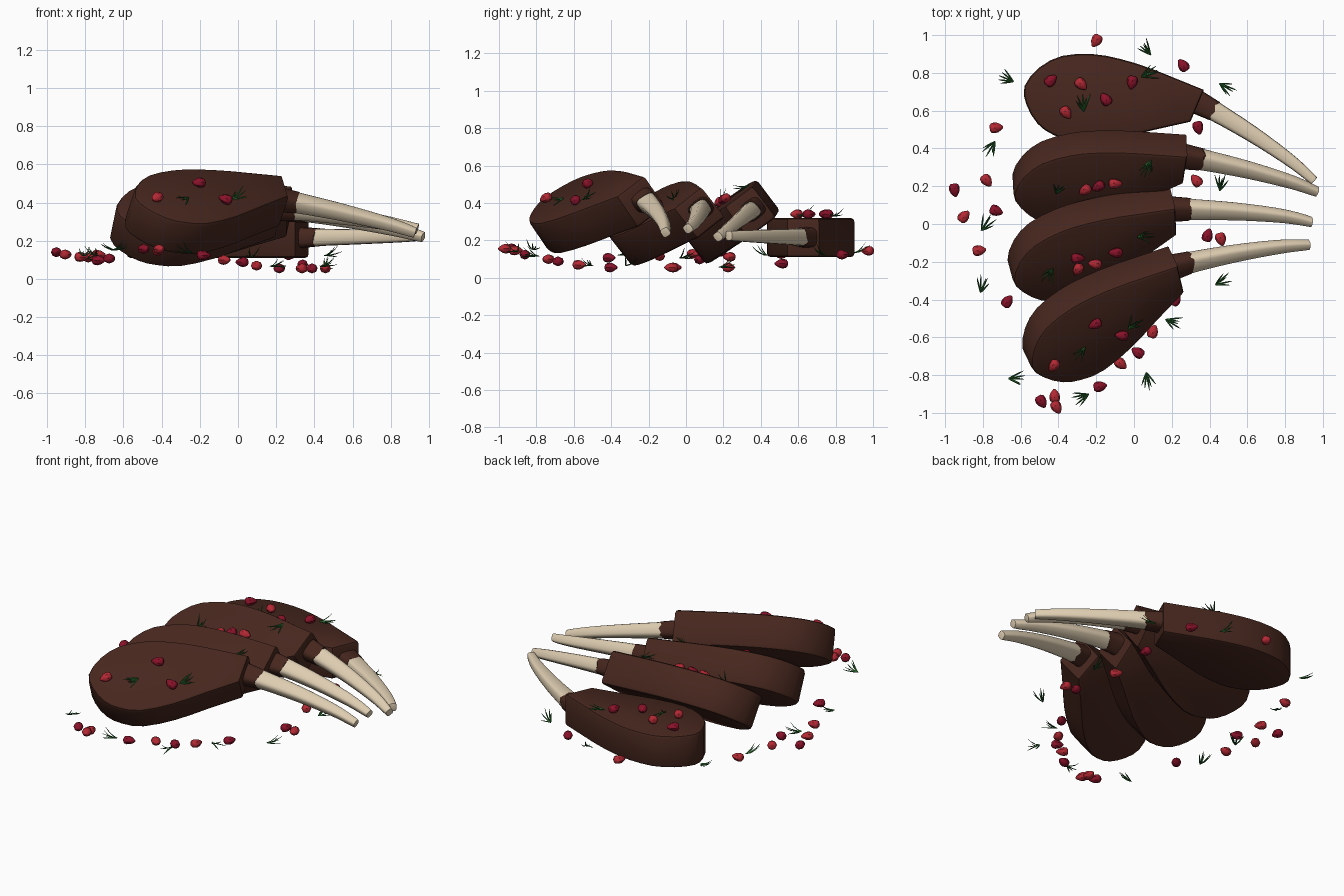
import bpy, bmesh, math, random
from mathutils import Vector, Matrix

if "Cube" in bpy.data.objects:
    bpy.data.objects.remove(bpy.data.objects["Cube"])

random.seed(4)


def material(name, rgb):
    m = bpy.data.materials.new(name)
    m.diffuse_color = (*rgb, 1)
    m.use_nodes = True
    m.node_tree.nodes["Principled BSDF"].inputs["Base Color"].default_value = m.diffuse_color
    return m


MEAT = material("brown roast meat", (0.062, 0.020, 0.013))
BONE = material("cream bone", (0.73, 0.61, 0.44))
RED = material("bright red seed", (0.45, 0.022, 0.034))
DARK = material("dark red seed", (0.25, 0.006, 0.022))
GREEN = material("herb green", (0.018, 0.11, 0.022))


def finish(name, bm, mats, matrix=None, angle=35):
    bmesh.ops.recalc_face_normals(bm, faces=bm.faces)
    me = bpy.data.meshes.new(name)
    bm.to_mesh(me)
    bm.free()
    for m in mats:
        me.materials.append(m)
    ob = bpy.data.objects.new(name, me)
    bpy.context.collection.objects.link(ob)
    if matrix:
        ob.matrix_world = matrix
    bpy.ops.object.select_all(action='DESELECT')
    ob.select_set(True)
    bpy.context.view_layer.objects.active = ob
    bpy.ops.object.shade_smooth_by_angle(angle=math.radians(angle))
    return ob


def loft(bm, rings, mat=0):
    """Skin a list of equally sized point rings and close both ends."""
    vs = [[bm.verts.new(p) for p in r] for r in rings]
    n = len(vs[0])
    faces = [bm.faces.new((a[i], a[(i + 1) % n], b[(i + 1) % n], b[i]))
             for a, b in zip(vs, vs[1:]) for i in range(n)]
    faces += [bm.faces.new(vs[0][::-1]), bm.faces.new(vs[-1])]
    for f in faces:
        f.material_index = mat


def spline(a, b, c, d, t):
    return 0.5 * (2 * b + (c - a) * t + (2 * a - 5 * b + 4 * c - d) * t * t
                  + (3 * b - a - 3 * c + d) * t ** 3)


# ---- chop outline and bone path, in the chop's own plane
OUTLINE = [Vector(p) for p in [
    (.451, .135), (.163, .181), (-.02, .195), (-.166, .187), (-.32, .142), (-.423, .056),
    (-.479, -.059), (-.446, -.154), (-.366, -.238), (-.27, -.277), (-.139, -.285),
    (.05, -.225), (.233, -.135), (.42, -.045)]]
PATH = [Vector(p) for p in [(.40, .07), (.524, .04), (.763, -.039), (.989, -.13), (1.129, -.203)]]
HALF = 0.105


def rounded_outline():
    pts, n = [], len(OUTLINE)
    for i in range(n):
        pts.append(OUTLINE[i])
        if 1 <= i < n - 2:
            pts.append(spline(OUTLINE[i - 1], OUTLINE[i], OUTLINE[i + 1], OUTLINE[(i + 2) % n], .5))
    return pts


def slab_ring(z, inset):
    """Outline pulled inwards by a fixed distance, for the softened rims."""
    pts = rounded_outline()
    ring = []
    for i, p in enumerate(pts):
        a = (p - pts[i - 1]).normalized()
        b = (pts[(i + 1) % len(pts)] - p).normalized()
        t = (a + b).normalized()
        ring.append((p.x - t.y * inset, p.y + t.x * inset, z))
    return ring


def path_at(s):
    i = min(int(s), len(PATH) - 2)
    p = [PATH[max(0, min(len(PATH) - 1, i + k))] for k in (-1, 0, 1, 2)]
    return spline(*p, s - i)


def bone_ring(s, lift, scale=1.0, jag=0.0, n=16):
    c = path_at(s)
    tan = (path_at(min(4, s + .05)) - path_at(max(0, s - .05))).normalized()
    side = Vector((-tan.y, tan.x, 0))
    f = s / 4
    a, b = (.063 - .040 * f) * scale, (.053 - .028 * f) * scale
    ring = []
    for k in range(n):
        t = 2 * math.pi * k / n
        co, si = math.cos(t), math.sin(t)
        ex = lambda q: math.copysign(abs(q) ** .6, q)
        p = Vector((c.x, c.y, lift * f)) + side * a * ex(co) + Vector((0, 0, b * ex(si)))
        p += Vector((tan.x, tan.y, 0)) * random.uniform(-jag, jag)
        ring.append(p)
    return ring


# ---- the four chops: location, tilt, turn, bone lift
CHOPS = [((-.10, .68, .215), 0, -13, .01),
         ((-.165, .285, .325), 37, 3, .02),
         ((-.205, -.075, .32), 39, 15, .09),
         ((-.155, -.46, .38), 37, 25.5, -.02)]
MATS = []
for k, (loc, tilt, turn, lift) in enumerate(CHOPS, 1):
    M = (Matrix.Translation(loc) @ Matrix.Rotation(math.radians(turn), 4, 'Z')
         @ Matrix.Rotation(math.radians(tilt), 4, 'X'))
    MATS.append(M)
    # meat slab with softened rims
    bm = bmesh.new()
    loft(bm, [slab_ring(z, i) for z, i in (
        (-HALF, .02), (-HALF + .006, .006), (-HALF + .02, 0),
        (HALF - .02, 0), (HALF - .006, .006), (HALF, .02))])
    finish(f"chop_meat_{k}", bm, [MEAT], M)
    # ragged meat collar round the bone
    bm = bmesh.new()
    loft(bm, [bone_ring(0, lift, 1.1), bone_ring(.55, lift, 1.08), bone_ring(1.0, lift, 1.05, .014)])
    finish(f"meat_collar_{k}", bm, [MEAT], M)
    # curved rib bone
    bm = bmesh.new()
    loft(bm, [bone_ring(.5 + 3.48 * i / 12, lift) for i in range(13)] + [bone_ring(4, lift, .8)])
    finish(f"rib_bone_{k}", bm, [BONE], M)


def ground_z(x, y):
    """Scattered garnish follows the curve of a shallow dish."""
    return .055 + .1 * max(0, math.hypot(x, y) - .5) / .55


def on_chop(k, x, y):
    M = MATS[k]
    n = M.to_3x3() @ Vector((0, 0, 1))
    o = M @ Vector((0, 0, HALF))
    return o.z - (n.x * (x - o.x) + n.y * (y - o.y)) / n.z, n


def placed(x, y, k, raise_by):
    if k is None:
        z, n = ground_z(x, y), Vector((0, 0, 1))
    else:
        z, n = on_chop(k, x, y)
    p = Vector((x, y, z)) + (n * raise_by if k is not None else Vector())
    return (Matrix.Translation(p) @ n.to_track_quat('Z', 'Y').to_matrix().to_4x4()
            @ Matrix.Rotation(random.uniform(0, 6.28), 4, 'Z'))


# ---- seeds: teardrops lying on their side
SEEDS = {None: [(-.2, .97), (.26, .84), (-.73, .51), (.34, .51), (-.78, .23), (-.95, .18),
                (-.9, .04), (-.73, .07), (-.82, -.14), (-.67, -.41), (.33, .23), (.39, -.06),
                (.46, -.08), (.22, -.4), (.1, -.57), (.02, -.68), (-.07, -.74), (-.18, -.86),
                (-.42, -.91), (-.49, -.94), (-.41, -.97)],
         0: [(-.44, .76), (-.28, .74), (-.15, .66), (-.36, .59), (-.01, .75)],
         1: [(-.26, .19), (-.19, .21), (-.1, .225)],
         2: [(-.3, -.17), (-.21, -.2), (-.1, -.14), (-.3, -.23)],
         3: [(-.21, -.52), (-.43, -.74), (-.07, -.58)]}
PROFILE = [(-.034, .014), (-.026, .025), (-.008, .029), (.010, .025), (.026, .015), (.037, .005)]
bm = bmesh.new()
count = 0
for k, pts in SEEDS.items():
    for x, y in pts:
        M = placed(x, y, k, .02)
        loft(bm, [[M @ Vector((u, r * math.cos(a * math.pi / 4), .9 * r * math.sin(a * math.pi / 4)))
                   for a in range(8)] for u, r in PROFILE], count % 2)
        count += 1
finish("scattered_seeds", bm, [RED, DARK], angle=40)

# ---- herb sprigs: narrow fans of thin upturned blades
HERBS = {None: [(.06, .93), (-.68, .77), (.49, .72), (-.76, .4), (.46, .22), (-.78, 0), (-.8, -.32),
                (.47, -.3), (.21, -.52), (.07, -.83), (-.28, -.92), (-.62, -.82)],
         0: [(-.27, .64), (.08, .8)], 1: [(-.4, .2), (.07, .31)],
         2: [(-.46, -.26), (.06, -.05)], 3: [(-.29, -.68), (0, -.52)]}
bm = bmesh.new()
for k, pts in HERBS.items():
    for x, y in pts:
        M = placed(x, y, k, .01)
        for b in range(5):
            fan = (b - 2) * .25 + random.uniform(-.1, .1)
            length, rise = random.uniform(.065, .1), random.uniform(-.01, .06)
            d = Vector((math.cos(fan), math.sin(fan), 0))
            s = Vector((-d.y, d.x, 0))
            rings = []
            for t, w in ((0, .003), (.35, .0045), (.7, .004), (1, .001)):
                c = Vector((-.045, 0, 0)) + d * length * t + Vector((0, 0, rise * t * t))
                rings.append([M @ (c + o) for o in (s * w, Vector((0, 0, w * .7)),
                                                    -s * w, Vector((0, 0, -w * .7)))])
            loft(bm, rings)
finish("herb_sprigs", bm, [GREEN])
